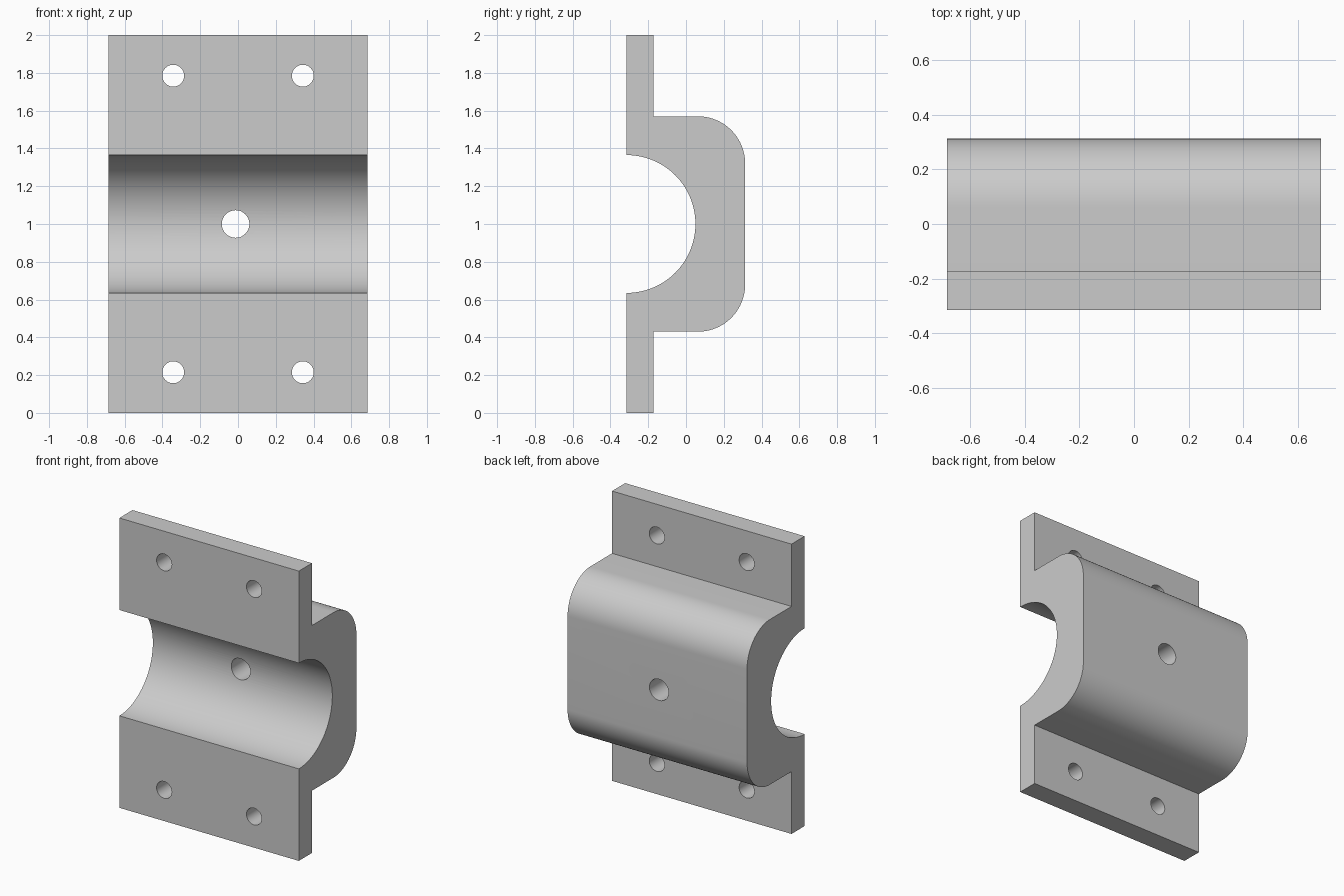
import bpy, bmesh, math
from mathutils import Matrix, Vector

cube = bpy.data.objects.get("Cube")
if cube:
    bpy.data.objects.remove(cube, do_unlink=True)

HALF_W = 0.685
FRONT, FLANGE_BACK, BACK = -0.315, -0.172, 0.313
BORE_R, FILLET = 0.365, 0.25
BLOCK_LOW, BLOCK_HIGH = 0.43, 1.57

grey = bpy.data.materials.new("plain grey")
grey.use_nodes = True
colour = (0.6, 0.6, 0.6, 1)
grey.diffuse_color = colour
grey.node_tree.nodes["Principled BSDF"].inputs["Base Color"].default_value = colour


def arc(y, z, radius, start, end, steps):
    """Points (y, z) along an arc, angles in degrees."""
    angles = [math.radians(start + (end - start) * i / steps) for i in range(steps + 1)]
    return [(y + radius * math.cos(a), z + radius * math.sin(a)) for a in angles]


def make_object(name, bm):
    bmesh.ops.recalc_face_normals(bm, faces=bm.faces)
    mesh = bpy.data.meshes.new(name)
    bm.to_mesh(mesh)
    bm.free()
    mesh.materials.append(grey)
    obj = bpy.data.objects.new(name, mesh)
    bpy.context.collection.objects.link(obj)
    return obj


# Clamp body: side profile swept across the width
profile = [(FRONT, 0), (FLANGE_BACK, 0), (FLANGE_BACK, BLOCK_LOW)]
profile += arc(BACK - FILLET, BLOCK_LOW + FILLET, FILLET, -90, 0, 24)
profile += arc(BACK - FILLET, BLOCK_HIGH - FILLET, FILLET, 0, 90, 24)
profile += [(FLANGE_BACK, BLOCK_HIGH), (FLANGE_BACK, 2), (FRONT, 2)]
profile += arc(FRONT, 1, BORE_R, 90, -90, 64)
bm = bmesh.new()
side = bm.faces.new([bm.verts.new((-HALF_W, y, z)) for y, z in profile])
swept = bmesh.ops.extrude_face_region(bm, geom=[side], use_keep_orig=True)
bmesh.ops.translate(bm, vec=Vector((2 * HALF_W, 0, 0)),
                    verts=[v for v in swept["geom"] if isinstance(v, bmesh.types.BMVert)])
body = make_object("clamp_body", bm)

# Cutters: four screw holes and one centre hole
holes = [(x, z, 0.058) for x in (-0.343, 0.343) for z in (0.215, 1.785)]
holes.append((-0.013, 1.0, 0.073))
bm = bmesh.new()
for x, z, radius in holes:
    bmesh.ops.create_cone(bm, cap_ends=True, segments=48, radius1=radius, radius2=radius, depth=2,
                          matrix=Matrix.Translation((x, 0, z)) @ Matrix.Rotation(math.pi / 2, 4, "X"))
cutter = make_object("hole_cutters", bm)
cutter.hide_render = True

# Drill the holes and remove the cutters
drill = body.modifiers.new("holes", "BOOLEAN")
drill.operation = "DIFFERENCE"
drill.solver = "EXACT"
drill.object = cutter
bpy.ops.object.select_all(action="DESELECT")
bpy.context.view_layer.objects.active = body
body.select_set(True)
bpy.ops.object.modifier_apply(modifier=drill.name)
bpy.data.objects.remove(cutter, do_unlink=True)
bpy.ops.object.shade_smooth_by_angle(angle=math.radians(30))
